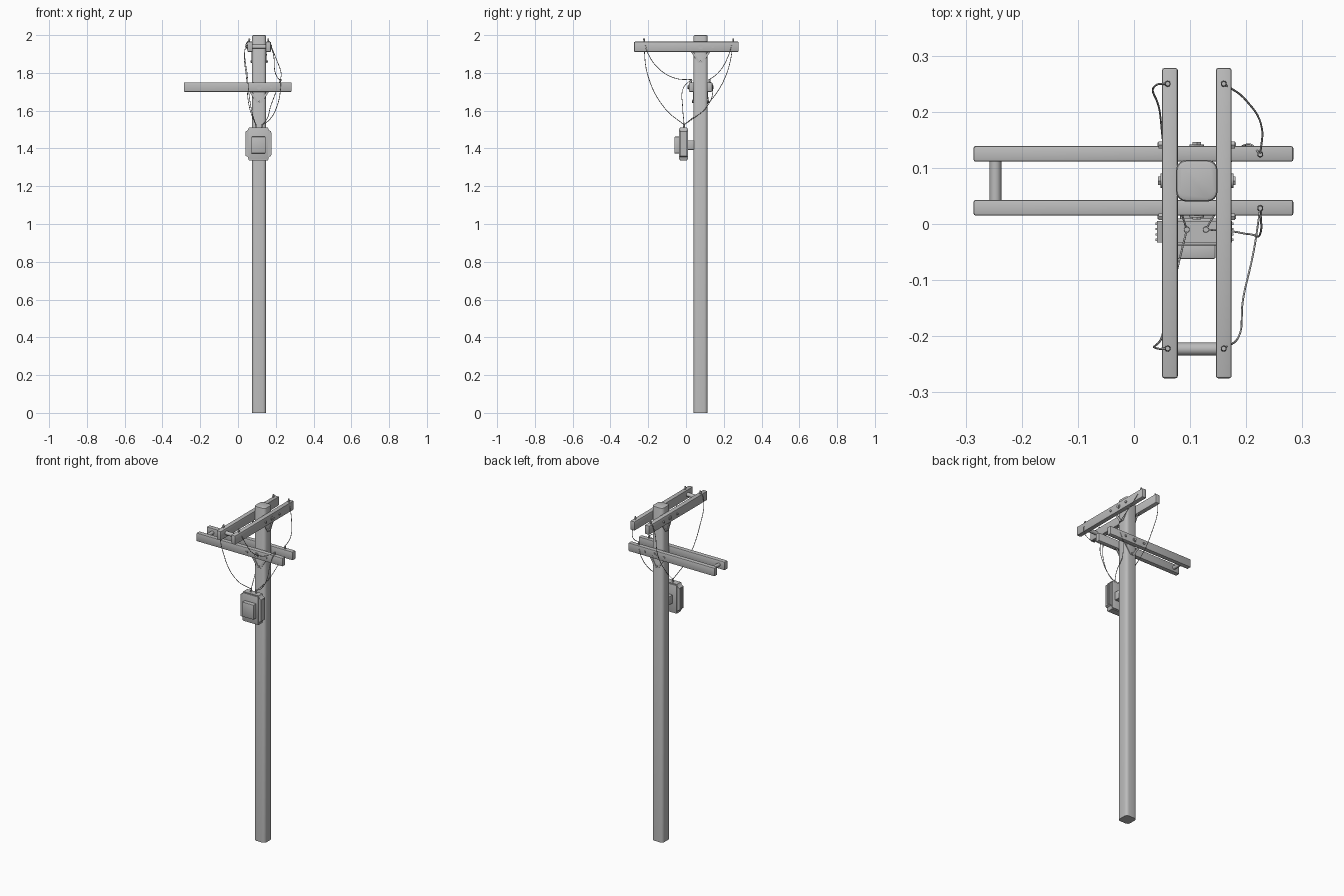
import bpy, bmesh, math
from mathutils import Vector, Matrix

cube = bpy.data.objects.get("Cube")
if cube:
    bpy.data.objects.remove(cube, do_unlink=True)

grey = bpy.data.materials.new("weathered grey")
grey.use_nodes = True
grey.diffuse_color = (0.5, 0.5, 0.5, 1)
grey.node_tree.nodes["Principled BSDF"].inputs["Base Color"].default_value = (0.5, 0.5, 0.5, 1)

PX, PY = 0.112, 0.077          # pole axis
POLE = Vector((PX, PY, 0))


def finish(name, bm):
    mesh = bpy.data.meshes.new(name)
    bmesh.ops.recalc_face_normals(bm, faces=bm.faces)
    bm.to_mesh(mesh)
    bm.free()
    mesh.materials.append(grey)
    obj = bpy.data.objects.new(name, mesh)
    bpy.context.collection.objects.link(obj)
    bpy.ops.object.select_all(action='DESELECT')
    bpy.context.view_layer.objects.active = obj
    obj.select_set(True)
    bpy.ops.object.shade_smooth_by_angle(angle=math.radians(40))
    return obj


def box(name, center, size, bevel=0.0, segments=2):
    bm = bmesh.new()
    bmesh.ops.create_cube(bm, size=1)
    bmesh.ops.scale(bm, vec=size, verts=bm.verts)
    if bevel:
        bmesh.ops.bevel(bm, geom=bm.edges[:], offset=bevel, segments=segments,
                        profile=0.5, affect='EDGES')
    bmesh.ops.translate(bm, vec=center, verts=bm.verts)
    return finish(name, bm)


def rod(name, a, b, radius, sides=10, tip=None):
    a, b = Vector(a), Vector(b)
    d = b - a
    bm = bmesh.new()
    bmesh.ops.create_cone(bm, cap_ends=True, segments=sides, radius1=radius,
                          radius2=radius if tip is None else tip, depth=d.length)
    rot = d.to_track_quat('Z', 'Y').to_matrix().to_4x4()
    bmesh.ops.transform(bm, matrix=Matrix.Translation((a + b) / 2) @ rot, verts=bm.verts)
    return finish(name, bm)


def prism(name, outline, y0, y1):
    """Extrude an x-z outline from y0 to y1."""
    bm = bmesh.new()
    face = bm.faces.new([bm.verts.new((x, y0, z)) for x, z in outline])
    ext = bmesh.ops.extrude_face_region(bm, geom=[face])
    verts = [v for v in ext["geom"] if isinstance(v, bmesh.types.BMVert)]
    bmesh.ops.translate(bm, vec=(0, y1 - y0, 0), verts=verts)
    return finish(name, bm)


def wire(name, points):
    curve = bpy.data.curves.new(name, 'CURVE')
    curve.dimensions = '3D'
    curve.bevel_depth = 0.0018
    curve.bevel_resolution = 1
    curve.resolution_u = 8
    spline = curve.splines.new('BEZIER')
    spline.bezier_points.add(len(points) - 1)
    for bp, p in zip(spline.bezier_points, points):
        bp.co = p
        bp.handle_left_type = bp.handle_right_type = 'AUTO'
    curve.materials.append(grey)
    obj = bpy.data.objects.new(name, curve)
    bpy.context.collection.objects.link(obj)
    bpy.ops.object.select_all(action='DESELECT')
    bpy.context.view_layer.objects.active = obj
    obj.select_set(True)
    bpy.ops.object.convert(target='MESH')
    bpy.ops.object.shade_smooth()


# Pole: square with rounded corners and a softened top
bm = bmesh.new()
bmesh.ops.create_cube(bm, size=1)
bmesh.ops.scale(bm, vec=(0.074, 0.074, 2), verts=bm.verts)
upright = [e for e in bm.edges if abs(e.verts[0].co.z - e.verts[1].co.z) > 1]
bmesh.ops.bevel(bm, geom=upright, offset=0.018, segments=4, profile=0.5, affect='EDGES')
rim = [e for e in bm.edges if all(v.co.z > 0.99 for v in e.verts)]
bmesh.ops.bevel(bm, geom=rim, offset=0.007, segments=2, profile=0.5, affect='EDGES')
bmesh.ops.translate(bm, vec=(PX, PY, 1), verts=bm.verts)
finish("pole", bm)


def crossarm_pair(label, along, across, z, height, middle, spacer_at, spacer_r):
    """Two parallel beams clamping the pole, with bolts and V straps."""
    half = 0.048
    for side, tag in ((-1, "a"), (1, "b")):
        center = POLE * abs(1) + across * side * half
        center -= along * (POLE.dot(along) - middle)
        center.z = z
        size = [abs(along[i]) * 0.57 * (1 if label == "lower" else 0.97)
                + abs(across[i]) * 0.028 for i in range(3)]
        size[2] = height
        box(f"{label}_crossarm_{tag}", center, size, 0.004)
        up = Vector((0, 0, 1))
        hub = POLE + up * z
        # central through bolt with washer
        face = hub + across * side * (half + 0.014)
        rod(f"{label}_washer_{tag}", face, face + across * side * 0.003, 0.013, 12)
        rod(f"{label}_nut_{tag}", face, face + across * side * 0.007, 0.009, 6)
        for s in (-1, 1):
            bolt = face + along * s * 0.064
            rod(f"{label}_strap_bolt_{tag}", bolt, bolt + across * side * 0.006, 0.007, 6)
            # flat strap running down from the beam to the pole face
            top = hub + along * s * 0.058 + across * side * 0.036 - up * 0.005
            low = hub + along * s * 0.006 + across * side * 0.039 - up * 0.085
            w = along * 0.007
            t = across * side * 0.003
            bm = bmesh.new()
            for p in (top, low):
                for q in (p - w, p + w):
                    bm.verts.new(q)
                    bm.verts.new(q + t)
            bmesh.ops.convex_hull(bm, input=bm.verts)
            finish(f"{label}_strap_{tag}", bm)
        foot = hub + across * side * 0.037 - up * 0.078
        rod(f"{label}_foot_bolt_{tag}", foot, foot + across * side * 0.009, 0.006, 6)
    mid = POLE - along * (POLE.dot(along) - spacer_at)
    mid.z = z
    rod(f"{label}_spacer", mid - across * 0.036, mid + across * 0.036, spacer_r, 16)


X, Y = Vector((1, 0, 0)), Vector((0, 1, 0))
crossarm_pair("lower", X, Y, 1.725, 0.05, -0.001, -0.247, 0.0105)
crossarm_pair("upper", Y, X, 1.938, 0.054, 0.0015, -0.223, 0.0115)

# Insulator pins on the beams
pins = [(x, y, 1.965) for x in (0.06, 0.16) for y in (-0.222, 0.25)]
pins += [(0.225, y, 1.75) for y in (0.028, 0.124)]
for x, y, z in pins:
    rod("insulator_pin", (x, y, z - 0.003), (x, y, z + 0.012), 0.004, 10)
    rod("insulator_cap", (x, y, z + 0.008), (x, y, z + 0.018), 0.0055, 10, 0.004)

# Transformer box: chamfered case, front panel, bracket, side fins
BX = 0.108
right_half = [(0.05, 1.335), (0.056, 1.355), (0.067, 1.36), (0.067, 1.49), (0.056, 1.497), (0.05, 1.51)]
outline = [(BX + x, z) for x, z in right_half] + [(BX - x, z) for x, z in reversed(right_half)]
prism("transformer_case", outline, -0.033, 0.005)
for s in (-1, 1):
    for i in range(4):
        box("cooling_fin", (BX + s * 0.067, -0.028 + i * 0.0095, 1.425), (0.005, 0.004, 0.12))
for y in (-0.034, 0.006):
    box("case_cover", (BX, y, 1.423), (0.104, 0.008, 0.165), 0.002)
box("front_panel", (BX, -0.047, 1.418), (0.075, 0.03, 0.088), 0.003)
box("mounting_bracket", (PX, 0.024, 1.418), (0.06, 0.036, 0.05), 0.002)
terminals = [(0.094, -0.01, 1.525), (0.128, -0.01, 1.525)]
for x, y, z in terminals:
    rod("terminal", (x, y, z - 0.02), (x, y, z), 0.006, 10, 0.004)
    rod("terminal_cap", (x, y, z - 0.003), (x, y, z + 0.005), 0.005, 10)

# Hanging wires
left_end, right_end = terminals
wire("wire_front_left", [(0.06, -0.222, 1.978), (0.042, -0.222, 1.95), (0.05, -0.2, 1.78),
                         (0.07, -0.11, 1.61), left_end])
wire("wire_back_left", [(0.06, 0.25, 1.978), (0.04, 0.248, 1.94), (0.046, 0.2, 1.76),
                        (0.06, 0.1, 1.62), left_end])
wire("wire_front_right", [(0.16, -0.222, 1.978), (0.187, -0.2, 1.9), (0.195, -0.13, 1.81),
                          (0.213, -0.05, 1.77), (0.225, 0.028, 1.765)])
wire("wire_back_right", [(0.16, 0.25, 1.978), (0.2, 0.22, 1.88), (0.228, 0.17, 1.8),
                         (0.225, 0.124, 1.765)])
wire("wire_lower_front", [(0.225, 0.028, 1.765), (0.226, -0.014, 1.72), (0.205, -0.018, 1.62),
                          (0.165, -0.012, 1.55), right_end])
wire("wire_lower_back", [(0.225, 0.124, 1.765), (0.205, 0.142, 1.71), (0.172, 0.11, 1.62),
                         (0.155, 0.04, 1.56), right_end])
